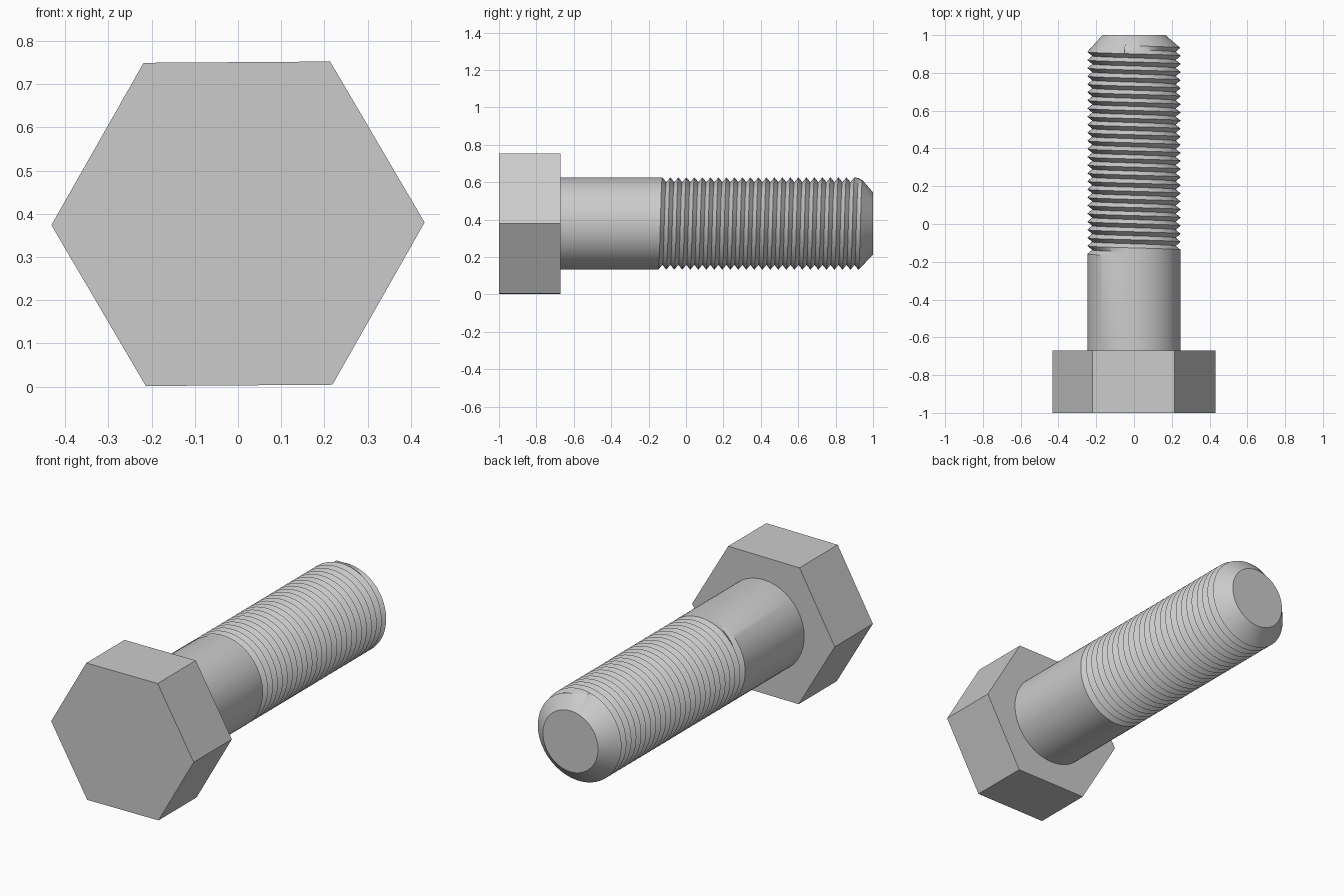
import bpy, bmesh, math
from mathutils import Matrix

if "Cube" in bpy.data.objects:
    bpy.data.objects.remove(bpy.data.objects["Cube"], do_unlink=True)

STEEL = (0.6, 0.6, 0.6, 1)
steel = bpy.data.materials.new("plain_steel")
steel.use_nodes = True
steel.diffuse_color = STEEL
steel.node_tree.nodes["Principled BSDF"].inputs["Base Color"].default_value = STEEL

AXIS_Z = 0.377
HEAD_BACK = -0.67


def finish(bm, name, smooth):
    bmesh.ops.recalc_face_normals(bm, faces=bm.faces)
    mesh = bpy.data.meshes.new(name)
    bm.to_mesh(mesh)
    bm.free()
    mesh.materials.append(steel)
    obj = bpy.data.objects.new(name, mesh)
    bpy.context.collection.objects.link(obj)
    if smooth:
        bpy.ops.object.select_all(action="DESELECT")
        obj.select_set(True)
        bpy.context.view_layer.objects.active = obj
        bpy.ops.object.shade_smooth_by_angle(angle=math.radians(30))


# Hexagonal head, points to the sides
bm = bmesh.new()
length = HEAD_BACK + 1
place = (Matrix.Translation((0, -1 + length / 2, AXIS_Z))
         @ Matrix.Rotation(math.radians(-0.4), 4, "Y")
         @ Matrix.Rotation(math.radians(90), 4, "X")
         @ Matrix.Rotation(math.radians(30), 4, "Z"))
bmesh.ops.create_cone(bm, cap_ends=True, segments=6, radius1=0.432, radius2=0.432,
                      depth=length, matrix=place)
# Put a corner on the x axis whatever the primitive's starting angle is
if max(v.co.x for v in bm.verts) < 0.4:
    bmesh.ops.rotate(bm, verts=bm.verts, cent=(0, 0, AXIS_Z),
                     matrix=Matrix.Rotation(math.radians(30), 3, "Y"))
finish(bm, "hex_head", False)

# Shaft: plain shank, helical thread and chamfered tip in one skin
N = 72                 # steps per turn
TURNS = 26
L = N * TURNS
START, PITCH = -0.168, 0.0428
R, DEPTH, TIP_R = 0.247, 0.026, 0.167
THETA = math.radians(102)
RAMP = N / 6           # groove run-in and run-out

bm = bmesh.new()


def vert(step, y, r):
    a = THETA + 2 * math.pi * step / N
    r = min(r, TIP_R + (1 - y) * 1.15)
    return bm.verts.new((r * math.cos(a), y, AXIS_Z + 0.002 + r * math.sin(a)))


def helix_y(j):
    return START + PITCH * j / N


def groove(j):
    return DEPTH * min(1, j / RAMP, (L - N - j) / RAMP)


base = [vert(i, HEAD_BACK - 0.01, R) for i in range(N)]
tip = [vert(i, 1, TIP_R) for i in range(N)]
crest = [vert(j, helix_y(j), R) for j in range(L + 1)]
root = [vert(j, helix_y(j) + PITCH / 2, R - groove(j)) for j in range(L - N + 1)]

# Thread flanks
for j in range(L - N):
    bm.faces.new((crest[j], crest[j + 1], root[j + 1], root[j]))
    bm.faces.new((root[j], root[j + 1], crest[j + N + 1], crest[j + N]))

# Shank and tip walls, each closing the step where the helix begins or ends
last = L - N
for i in range(N):
    k = (i + 1) % N
    if k:
        bm.faces.new((base[i], base[k], crest[i + 1], crest[i]))
    else:
        bm.faces.new((base[i], base[0], crest[0], root[0], crest[N], crest[i]))
    if i:
        bm.faces.new((tip[i], tip[k], crest[last + i + 1], crest[last + i]))
    else:
        bm.faces.new((tip[0], tip[1], crest[last + 1], crest[last], root[last], crest[L]))

# End caps
bm.faces.new(base)
bm.faces.new(tip)
finish(bm, "threaded_shaft", True)
